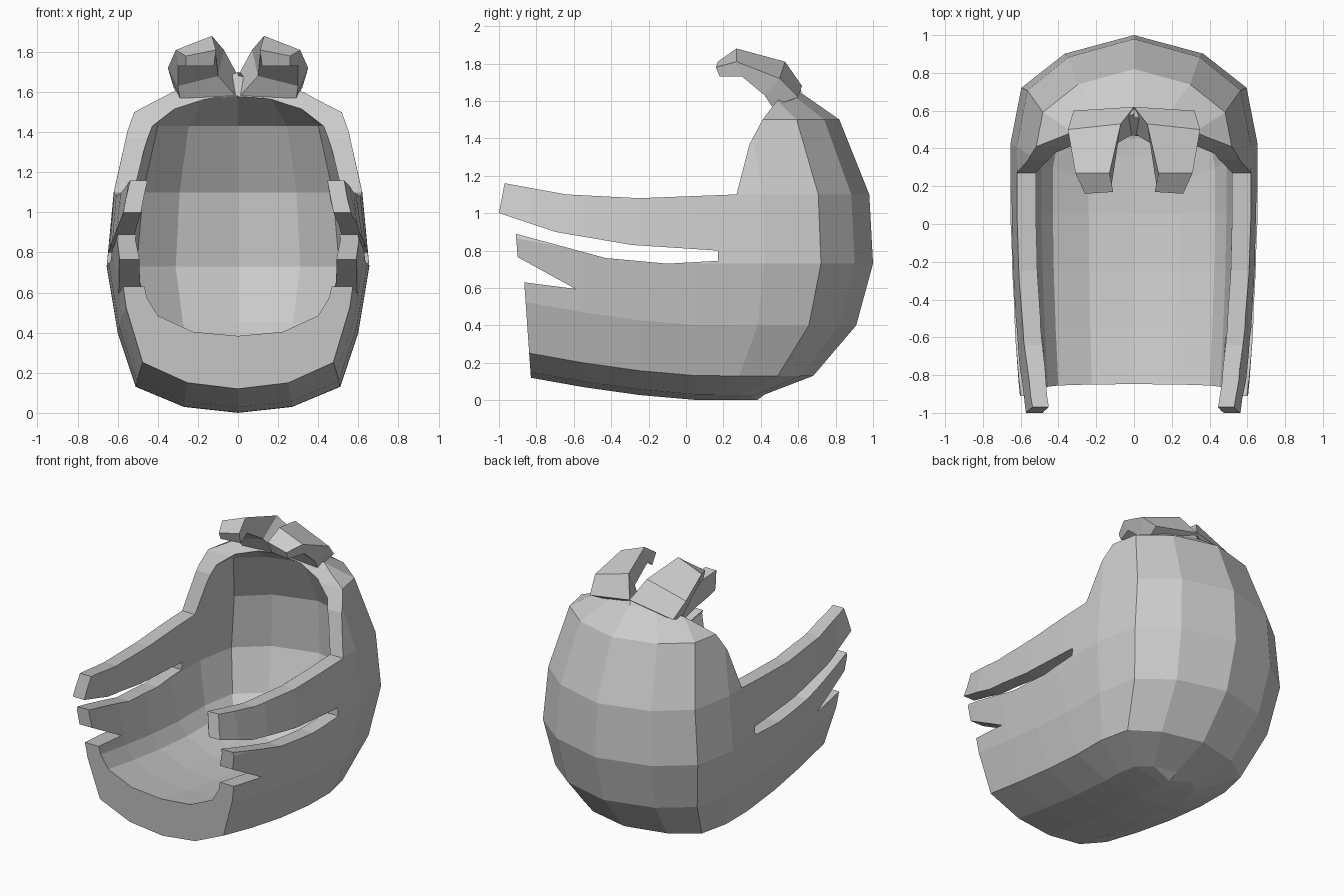
import bpy, bmesh

if "Cube" in bpy.data.objects:
    bpy.data.objects.remove(bpy.data.objects["Cube"], do_unlink=True)

grey = bpy.data.materials.new("plain_grey")
grey.use_nodes = True
colour = (0.6, 0.6, 0.6, 1)
grey.diffuse_color = colour
grey.node_tree.nodes["Principled BSDF"].inputs["Base Color"].default_value = colour


def finish(bm, name):
    """Clean up a bmesh and turn it into a named object."""
    bmesh.ops.remove_doubles(bm, verts=bm.verts, dist=0.002)
    bmesh.ops.recalc_face_normals(bm, faces=bm.faces)
    mesh = bpy.data.meshes.new(name)
    bm.to_mesh(mesh)
    bm.free()
    mesh.materials.append(grey)
    obj = bpy.data.objects.new(name, mesh)
    bpy.context.collection.objects.link(obj)
    return obj


def loft(bm, rings):
    """Skin a list of closed rings of equal length."""
    rings = [[bm.verts.new(p) for p in ring] for ring in rings]
    count = len(rings[0])
    for low, high in zip(rings, rings[1:]):
        for i in range(count):
            j = (i + 1) % count
            bm.faces.new((low[i], low[j], high[j], high[i]))
    return rings


def level_ring(z, width, back):
    """Horizontal ring: rounded at the back, long sides running forward."""
    base = 0.42 * back
    half = [(width * fx, base + (back - base) * fy)
            for fx, fy in ((0.56, 0.83), (0.91, 0.52), (1, 0))]
    pinch = 0.18 if z > 1 else 0.09
    for y in (0.05, -0.25, -0.55, -0.83, -1.15):
        half.append((width * (1 - pinch * ((0.2 - y) / 1.2) ** 2), y))

    def lift(y):
        return z + 0.12 * (max(0, 0.1 - y) / 0.93) ** 1.5

    right = [(x, y, lift(y)) for x, y in half]
    left = [(-x, y, h) for x, y, h in reversed(right)]
    return [(0, back, z)] + right + left


def hollow_body(name, levels):
    bm = bmesh.new()
    loft(bm, [level_ring(*level) for level in levels])
    return finish(bm, name)


# Shell: outer body, minus the cavity, trimmed to the side outline
# each level is height, half width, rearmost y
shell = hollow_body("hollow_shell", [
    (0, 0, 0.38), (0.03, 0.27, 0.42), (0.13, 0.51, 0.68), (0.4, 0.6, 0.91),
    (0.73, 0.655, 1), (1.1, 0.62, 0.98), (1.5, 0.53, 0.82),
    (1.64, 0.29, 0.62), (1.7, 0, 0.6)])
cavity = hollow_body("cavity_cutter", [
    (0.26, 0, 0.5), (0.28, 0.24, 0.52), (0.36, 0.43, 0.7), (0.45, 0.49, 0.8),
    (0.73, 0.555, 0.9), (1.1, 0.52, 0.88), (1.43, 0.44, 0.72),
    (1.57, 0.29, 0.5), (1.58, 0, 0.5)])

outline = [
    (-0.83, -0.1), (-0.83, 0.13), (-0.865, 0.63), (-0.59, 0.595),  # lower lip
    (-0.9, 0.765), (-0.91, 0.89), (-0.43, 0.76), (-0.1, 0.73),     # middle prong
    (0.17, 0.745), (0.17, 0.8), (-0.29, 0.83), (-0.7, 0.9),        # slot
    (-1, 1), (-0.97, 1.16), (-0.64, 1.1), (-0.25, 1.08),           # upper prong
    (0.27, 1.1), (0.34, 1.37), (0.41, 1.5), (0.47, 1.58),          # front rim
    (0.62, 1.74), (0.62, 1.9), (1.2, 1.9), (1.2, -0.1)]
bm = bmesh.new()
sides = loft(bm, [[(x, y, z) for y, z in outline] for x in (-1, 1)])
for side in sides:
    bm.faces.new(side)
trim = finish(bm, "outline_cutter")

for cutter, operation in ((cavity, 'DIFFERENCE'), (trim, 'INTERSECT')):
    cutter.hide_render = True
    mod = shell.modifiers.new(cutter.name, 'BOOLEAN')
    mod.object = cutter
    mod.operation = operation
    mod.solver = 'EXACT'

# Bake the cuts, then drop the cutters
bpy.context.view_layer.update()
evaluated = shell.evaluated_get(bpy.context.evaluated_depsgraph_get())
baked = bpy.data.meshes.new_from_object(evaluated)
shell.modifiers.clear()
shell.data = baked
for cutter in (cavity, trim):
    bpy.data.objects.remove(cutter, do_unlink=True)

# Two crest tufts curling forward over the rim
tuft = [
    [(0, 0.48, 1.57), (0.29, 0.46, 1.57), (0.32, 0.6, 1.62), (0, 0.62, 1.68)],
    [(0.1, 0.42, 1.68), (0.3, 0.42, 1.63), (0.35, 0.5, 1.72), (0.07, 0.53, 1.81)],
    [(0.11, 0.26, 1.78), (0.3, 0.3, 1.73), (0.31, 0.27, 1.81), (0.13, 0.27, 1.88)],
    [(0.12, 0.2, 1.73), (0.26, 0.18, 1.73), (0.26, 0.16, 1.78), (0.11, 0.17, 1.81)]]
for name, sign in (("left_tuft", 1), ("right_tuft", -1)):
    bm = bmesh.new()
    rings = loft(bm, [[(sign * x, y, z) for x, y, z in ring] for ring in tuft])
    bm.faces.new(rings[0])
    bm.faces.new(rings[-1])
    finish(bm, name)
